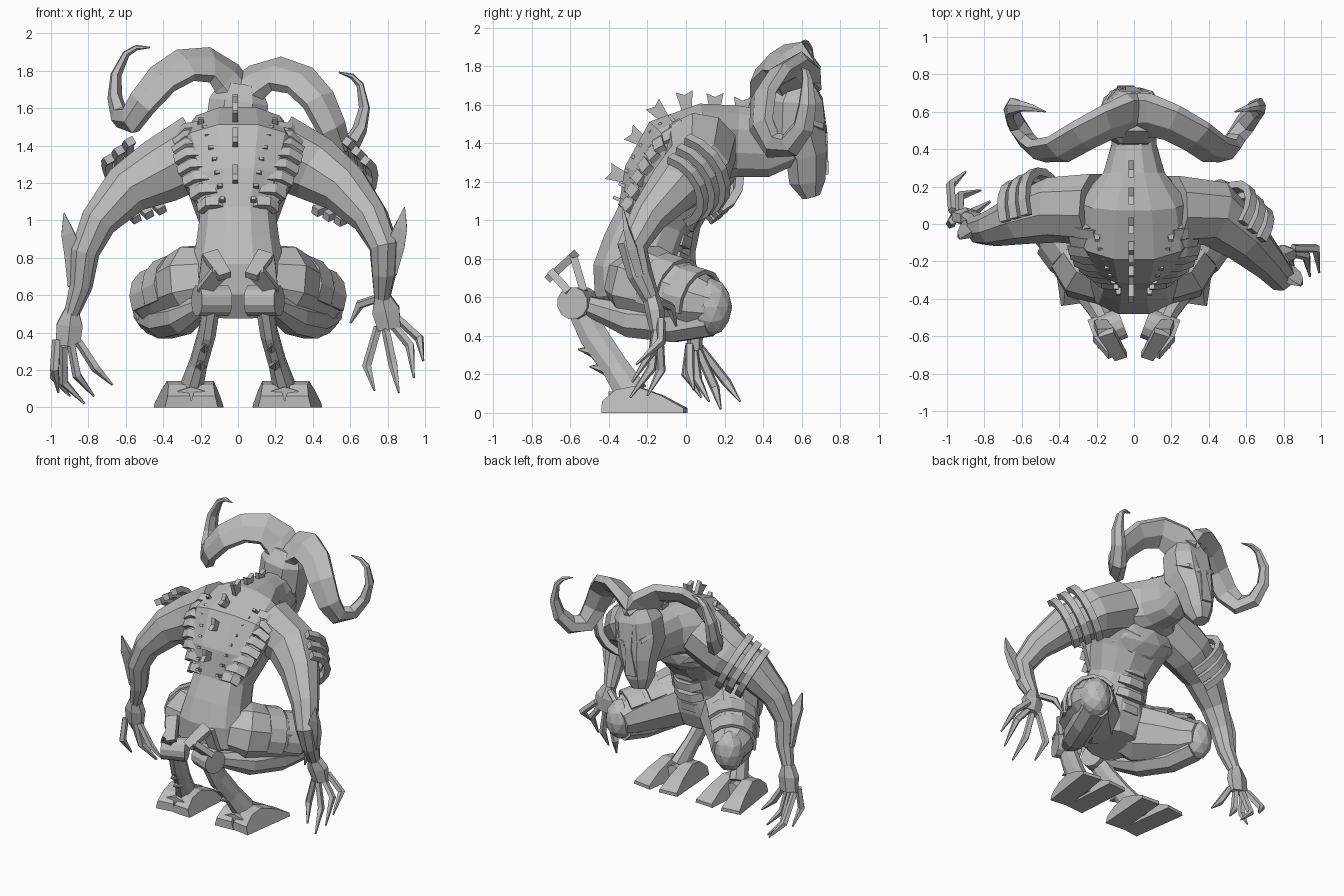
import bpy, bmesh
from math import sin, cos, pi, radians, copysign
from mathutils import Vector, Matrix

cube = bpy.data.objects.get("Cube")
if cube:
    bpy.data.objects.remove(cube, do_unlink=True)

grey = bpy.data.materials.new("stone_grey")
grey.use_nodes = True
colour = (0.5, 0.5, 0.5, 1)
grey.diffuse_color = colour
grey.node_tree.nodes["Principled BSDF"].inputs["Base Color"].default_value = colour

X, Y, Z = Vector((1, 0, 0)), Vector((0, 1, 0)), Vector((0, 0, 1))


def finish(name, bm, matrix=None):
    if matrix:
        bm.transform(matrix)
    bmesh.ops.recalc_face_normals(bm, faces=bm.faces)
    mesh = bpy.data.meshes.new(name)
    bm.to_mesh(mesh)
    bm.free()
    mesh.materials.append(grey)
    obj = bpy.data.objects.new(name, mesh)
    bpy.context.collection.objects.link(obj)
    return obj


def tube(name, points, n=8, ref=X, power=1.0, matrix=None):
    """Loft along points of (x, y, z, half width, half depth)."""
    bm = bmesh.new()
    centres = [Vector(p[:3]) for p in points]
    rings, side = [], ref.copy()
    for i, p in enumerate(points):
        d = (centres[min(i + 1, len(points) - 1)] - centres[max(i - 1, 0)]).normalized()
        side = (side - d * side.dot(d)).normalized()
        up = d.cross(side)
        ring = []
        for k in range(n):
            a = 2 * pi * (k + 0.5) / n
            c, s = cos(a), sin(a)
            c, s = copysign(abs(c) ** power, c), copysign(abs(s) ** power, s)
            if n == 4:
                c, s = copysign(1, c), copysign(1, s)
            ring.append(bm.verts.new(centres[i] + side * c * p[3] + up * s * p[-1]))
        rings.append(ring)
    for a, b in zip(rings, rings[1:]):
        for k in range(n):
            bm.faces.new((a[k], a[(k + 1) % n], b[(k + 1) % n], b[k]))
    bm.faces.new(rings[0])
    bm.faces.new(rings[-1])
    return finish(name, bm, matrix)


def prism(name, outline, half, matrix, taper=0.0):
    """Extrude a (y, z) outline across x, narrower towards the top."""
    bm = bmesh.new()
    top = max(z for _, z in outline)
    a, b = [[bm.verts.new((s * half * (1 - taper * z / top), y, z)) for y, z in outline] for s in (-1, 1)]
    for k in range(len(outline)):
        j = (k + 1) % len(outline)
        bm.faces.new((a[k], a[j], b[j], b[k]))
    bm.faces.new(a)
    bm.faces.new(b)
    return finish(name, bm, matrix)


def ball(name, centre, size):
    bm = bmesh.new()
    bmesh.ops.create_icosphere(bm, subdivisions=2, radius=1)
    return finish(name, bm, Matrix.LocRotScale(Vector(centre), None, Vector(size)))


def band(name, centre, axis, radius, start, end, thick, wide, steps=7):
    """Curved strap around an axis; angle 0 is forward and 90 is up."""
    d = Vector(axis).normalized()
    u = (Y - d * Y.dot(d)).normalized()
    v = u.cross(d)
    v = v if v.z > 0 else -v
    pts = []
    for i in range(steps):
        a = radians(start + (end - start) * i / (steps - 1))
        pts.append((*(Vector(centre) + (u * cos(a) + v * sin(a)) * radius), wide, thick))
    return tube(name, pts, 4, d)


def mirror(points, s):
    return [(p[0] * s, *p[1:]) for p in points]


# Torso and neck
tube("torso", [(0, -.24, .5, .17, .16), (0, -.26, .62, .28, .22), (0, -.26, .74, .26, .23),
               (0, -.23, .86, .23, .21), (0, -.17, 1, .21, .2), (0, -.1, 1.17, .27, .25), (0, 0, 1.33, .34, .27),
               (0, .13, 1.41, .3, .21), (0, .27, 1.41, .17, .19), (0, .42, 1.4, .125, .18),
               (0, .56, 1.43, .12, .14)], 12, X, .85)
ball("chest", (0, .05, 1.21), (.27, .17, .18))
for y, z in ((-.05, .7), (-.01, .79), (.01, .88), (.025, .97)):
    tube("belly_band", [(-.11, y - .04, z + .02, .03, .02), (-.05, y, z, .03, .02),
                        (.05, y, z, .03, .02), (.11, y - .04, z + .02, .03, .02)], 4, Z)

# Spine fins
fin = [(-.025, -.03), (.025, -.03), (.045, .07), (0, .05), (-.045, .07)]
for y, z, tilt in ((-.34, 1.23, 68), (-.24, 1.42, 58), (-.13, 1.55, 40), (0, 1.6, 8), (.15, 1.59, 0), (.29, 1.57, -3)):
    prism("spine_fin", fin, .015, Matrix.Translation((-.015, y, z)) @ Matrix.Rotation(radians(tilt), 4, 'X'))

# Head, tilted sideways as one group
tilt = Matrix.Translation((0, .5, 1.6)) @ Matrix.Rotation(radians(7.5), 4, 'Y') @ Matrix.Translation((0, -.5, -1.6))
tube("head", [(0, .58, 1.72, .12, .09), (0, .57, 1.63, .17, .15), (0, .57, 1.47, .17, .165),
              (0, .625, 1.34, .14, .115), (0, .63, 1.2, .1, .1), (0, .65, 1.12, .06, .05)], 8, X, .85, tilt)
tube("nose_ridge", [(0, .68, 1.62, .05, .03), (0, .705, 1.44, .025, .03), (0, .71, 1.24, .045, .03)], 4, X, 1, tilt)
horn = [(0, .58, 1.66, .14, .08), (.08, .58, 1.75, .14, .065), (.18, .54, 1.81, .125, .055), (.31, .47, 1.79, .115, .05),
        (.42, .4, 1.7, .105, .05), (.51, .39, 1.56, .09, .05), (.56, .45, 1.46, .08, .05),
        (.62, .54, 1.47, .07, .05), (.66, .61, 1.57, .06, .04), (.67, .63, 1.69, .05, .03),
        (.63, .63, 1.81, .03, .02), (.58, .62, 1.85, .02, .015), (.51, .6, 1.86, .004, .004)]
for s, label in ((1, "left"), (-1, "right")):
    tube(label + "_horn", mirror(horn, s), 6, Y + Z, 1, tilt)
    tube(label + "_brow", mirror([(.03, .715, 1.47, .015), (.1, .7, 1.5, .015), (.15, .63, 1.53, .012)], s), 4, Z, 1, tilt)

# Shoulder blades and their curved rib plates
for s, label in ((1, "left"), (-1, "right")):
    path = [Vector(p) for p in ((s * .25, -.05, 1.5), (s * .235, -.17, 1.4), (s * .19, -.26, 1.25), (s * .13, -.33, 1.08))]
    tube(label + "_shoulder_blade", [(*(p + Vector((0, .07, -.03))), r, .07)
                                     for p, r in zip(path, (.07, .11, .11, .06))], 8)
    for i in range(8):
        t = i * 2.9 / 7
        k = int(t)
        d = (path[k + 1] - path[k]).normalized()
        a = path[k].lerp(path[k + 1], t - k)
        out = Vector((0, d.z, -d.y)).normalized()
        across = X * s * (.075 + .04 * sin(pi * i / 7))
        tube(label + "_rib_plate", [(*(a + across * u - out * drop + d * dip), .029, .018)
                                    for u, drop, dip in ((-1, .025, .01), (-.4, 0, 0), (.4, .01, 0), (1, .05, .02))], 4, d)
        tube(label + "_plate_spike", [(*(a - across * .7), .018, .01), (*(a - across * .7 + out * .06), .012, .008)], 4)

# Arms, each in its own pose
arms = {
    "left": [(.2, .07, 1.38, .2), (.42, .06, 1.27, .18), (.58, -.07, 1.16, .14), (.71, -.2, 1.01, .1),
             (.78, -.28, .86, .08), (.78, -.24, .72, .068), (.77, -.18, .59, .045)],
    "right": [(-.2, .08, 1.38, .2), (-.42, .08, 1.26, .18), (-.6, .03, 1.16, .14), (-.75, -.02, .99, .1),
              (-.82, -.03, .83, .08), (-.84, 0, .65, .063), (-.89, .03, .5, .042)]}
for label, arm in arms.items():
    tube(label + "_arm", arm, 9, Y)
    a, b = Vector(arm[1][:3]), Vector(arm[2][:3])
    for t in (.3, .65, 1):
        band(label + "_arm_rib", a.lerp(b, t), b - a, .23 - .04 * t, -60, 95, .022, .024, 8)
    elbow, fore = Vector(arm[4][:3]), Vector(arm[5][:3])
    s = copysign(1, elbow.x)
    tube(label + "_elbow_blade", [(*(fore + X * s * .03), .02, .04), (*(elbow + X * s * .06), .025, .05),
                                  (*(elbow + Vector((s * .09, -.03, .1))), .015, .035),
                                  (*(elbow + Vector((s * .11, -.05, .21))), .003, .003)], 4, Y)

# Hands: palm, then fingers from knuckle through joint to tip
tube("left_palm", [(.77, -.18, .6, .045), (.79, -.16, .52, .085, .05), (.81, -.15, .42, .07, .035)], 6)
tube("right_palm", [(-.89, .03, .52, .045), (-.9, .04, .44, .08, .05), (-.91, .05, .33, .075, .035)], 6)
fingers = {
    "left": [((.75, -.14, .43), (.69, -.13, .22), (.73, -.2, .09)), ((.79, -.16, .42), (.83, -.18, .23), (.86, -.29, .08)),
             ((.83, -.15, .44), (.92, -.17, .33), (.94, -.28, .16)), ((.85, -.13, .48), (.97, -.13, .37), (.99, -.26, .25)),
             ((.74, -.14, .58), (.65, -.08, .55), (.6, -.05, .45))],
    "right": [((-.97, .07, .34), (-.98, .21, .16), (-.9, .28, .06)), ((-.93, .06, .33), (-.93, .15, .13), (-.82, .18, .02)),
              ((-.89, .04, .33), (-.86, .06, .17), (-.77, .12, .06)), ((-.85, .02, .35), (-.76, .02, .21), (-.67, .04, .12)),
              ((-.97, .02, .36), (-.98, 0, .2), (-.96, .08, .08))]}
for label, group in fingers.items():
    for knuckle, joint, tip in group:
        tube(label + "_finger", [(*knuckle, .024), (*joint, .026), (*tip, .006)], 5)

# Crouching legs with thigh plates, hock joints, spurs and cloven hooves
thigh = [(.1, -.27, .68, .18), (.22, -.22, .66, .22), (.35, -.05, .61, .185), (.43, .07, .57, .15), (.46, .17, .55, .11)]
calf = [(.45, .12, .49, .1), (.39, -.06, .46, .1), (.29, -.28, .48, .095), (.19, -.46, .54, .06), (.14, -.56, .57, .05)]
shin = [(.14, -.56, .56, .05, .07), (.165, -.48, .4, .05, .08), (.21, -.37, .24, .05, .075), (.25, -.28, .1, .065, .09)]
hoof = [(-.17, 0), (-.17, .06), (-.1, .12), (0, .14), (.14, .09), (.26, .025), (.26, 0)]
spur = [((.19, -.6, .62), (.1, -.69, .72)), ((.18, -.53, .63), (.15, -.58, .8)), ((.07, -.71, .7), (.15, -.58, .82))]
for s, label in ((1, "left"), (-1, "right")):
    tube(label + "_thigh", mirror(thigh, s), 9, Z)
    tube(label + "_calf", mirror(calf, s), 8, Z)
    ball(label + "_kneecap", (s * .46, .13, .55), (.11, .11, .15))
    a, b = Vector(mirror(thigh, s)[1][:3]), Vector(mirror(thigh, s)[3][:3])
    for t in (.45, .85):
        band(label + "_thigh_plate", a.lerp(b, t), b - a, .22 - .06 * t, 20, 180, .012, .06)
    tube(label + "_hock", mirror([(.06, -.53, .57, .085), (.22, -.59, .57, .085)], s), 12, Y)
    for p, q in spur:
        tube(label + "_spur", mirror([(*p, .035, .02), (*q, .045, .02)], s), 4)
    tube(label + "_shin", mirror(shin, s), 8)
    for x, y, z in ((.18, -.48, .32), (.2, -.42, .23)):
        tube(label + "_shin_spike", mirror([(x, y, z, .035), (x, y - .08, z + .01, .003)], s), 6)
    tube(label + "_ankle", mirror([(.25, -.4, .06, .09, .05), (.25, -.2, .07, .07, .05)], s), 6)
    for x, turn in ((.17, 4), (.34, -8)):
        place = Matrix.Translation((s * x, -.26, 0)) @ Matrix.Rotation(radians(s * turn), 4, 'Z')
        prism(label + "_hoof_toe", hoof, .075, place, .45)
